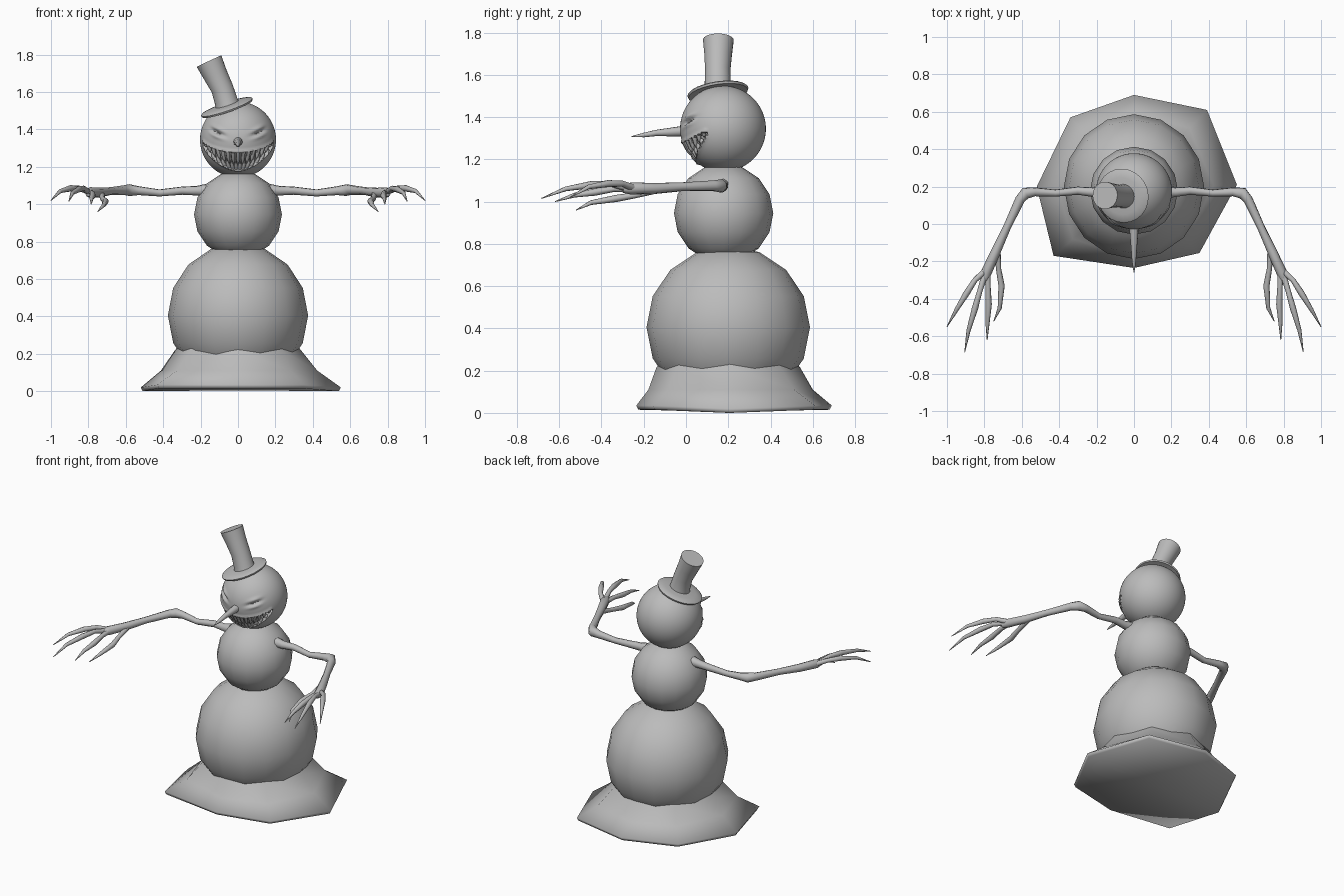
import bpy, bmesh, math
from mathutils import Vector, Matrix

cube = bpy.data.objects.get("Cube")
if cube:
    bpy.data.objects.remove(cube)

grey = bpy.data.materials.new("plain_grey")
grey.use_nodes = True
colour = (0.5, 0.5, 0.5, 1)
grey.diffuse_color = colour
grey.node_tree.nodes["Principled BSDF"].inputs["Base Color"].default_value = colour


def finish(name, bm, angle=60):
    bmesh.ops.recalc_face_normals(bm, faces=bm.faces)
    mesh = bpy.data.meshes.new(name)
    bm.to_mesh(mesh)
    bm.free()
    mesh.materials.append(grey)
    obj = bpy.data.objects.new(name, mesh)
    bpy.context.collection.objects.link(obj)
    bpy.ops.object.select_all(action='DESELECT')
    obj.select_set(True)
    bpy.context.view_layer.objects.active = obj
    bpy.ops.object.shade_smooth_by_angle(angle=math.radians(angle))
    return obj


def bridge(bm, rings, capped=True):
    for a, b in zip(rings, rings[1:]):
        n = len(a)
        for i in range(n):
            bm.faces.new((a[i], a[(i + 1) % n], b[(i + 1) % n], b[i]))
    if capped:
        bm.faces.new(rings[0])
        bm.faces.new(rings[-1])


def tube(bm, points, radii, sides=8):
    pts = [Vector(p) for p in points]
    rings = []
    for i, (p, r) in enumerate(zip(pts, radii)):
        d = (pts[min(i + 1, len(pts) - 1)] - pts[max(i - 1, 0)]).normalized()
        u = d.cross(Vector((0.1, 0.2, 1))).normalized()
        v = d.cross(u)
        turns = [math.tau * k / sides for k in range(sides)]
        rings.append([bm.verts.new(p + r * (u * math.cos(t) + v * math.sin(t))) for t in turns])
    bridge(bm, rings)


def ball(name, centre, size, segments, rings):
    bm = bmesh.new()
    bmesh.ops.create_uvsphere(bm, u_segments=segments, v_segments=rings, radius=1)
    bmesh.ops.transform(bm, verts=bm.verts, matrix=Matrix.Translation(centre) @ Matrix.Diagonal((*size, 1)))
    return finish(name, bm)


# Body
ball("lower_body", (0, 0.2, 0.405), (0.375, 0.387, 0.385), 16, 8)
ball("middle_body", (0, 0.178, 0.945), (0.235, 0.235, 0.235), 16, 8)

# Flared snow skirt with an uneven eight-cornered rim
rim = [(0.55, 0.21), (0.39, 0.61), (0, 0.69), (-0.34, 0.57),
       (-0.52, 0.2), (-0.43, -0.17), (0, -0.235), (0.35, -0.155)]
bm = bmesh.new()
axis = Vector((0, 0.2, 0))
rings = [[] for _ in range(5)]
for i, (x, y) in enumerate(rim):
    out = Vector((x, y, 0)) - axis
    inner, reach = out.normalized(), out.length
    low = 0.0 if i % 4 == 0 else 0.015
    steps = [(0.28, 0.29), (0.34, 0.215), (0.34 + 0.4 * (reach - 0.34), 0.11),
             (reach, low + 0.02), (reach - 0.01, low)]
    for ring, (r, z) in zip(rings, steps):
        ring.append(bm.verts.new(axis + inner * r + Vector((0, 0, z))))
bridge(bm, rings, capped=False)
hub = bm.verts.new((0, 0.2, 0.005))
for i in range(8):
    bm.faces.new((rings[4][i], rings[4][(i + 1) % 8], hub))
finish("snow_skirt", bm, 80)

# Head with a carved grin and slanted eyes
HEAD, R, GRIN = Vector((0, 0.175, 1.345)), 0.203, 1.2


def on_head(a, e, r=R):
    return HEAD + r * Vector((math.sin(a) * math.cos(e), -math.cos(a) * math.cos(e), math.sin(e)))


def lips(a):
    k = min(1, (a / GRIN) ** 2)
    return -0.36 + 0.3 * k, -0.90 + 0.82 * k


def bump(x, width):
    return math.exp(-(x / width) ** 2)


bm = bmesh.new()
bmesh.ops.create_uvsphere(bm, u_segments=120, v_segments=80, radius=1)
for v in bm.verts:
    n = v.co.normalized()
    a, e = math.atan2(n.x, -n.y), math.asin(max(-1, min(1, n.z)))
    r = R
    top, bottom = lips(a)
    if abs(a) < GRIN:
        if bottom < e < top:
            r -= 0.026
        r += 0.007 * (bump(e - top - 0.04, 0.04) + bump(e - bottom + 0.04, 0.04))
    slant = e - 0.19 - 0.35 * (abs(a) - 0.6)
    side = bump(abs(a) - 0.6, 0.2)
    r += side * (0.009 * bump(slant - 0.1, 0.06) - 0.02 * bump(slant, 0.05)
                 + 0.008 * bump(slant + 0.1, 0.05))
    v.co = on_head(a, e, r)
finish("head", bm)

# Jagged teeth, upper and lower rows
bm = bmesh.new()
for row, count in ((0, 15), (1, 14)):
    for i in range(count):
        a = (i - (count - 1) / 2) * 0.155
        ends = lips(a)
        start, stop = ends[row], ends[1 - row]
        reach = 0.8 if row == 0 else 0.5
        points = [on_head(a, start + (stop - start) * t, R - 0.008) for t in (-0.1, reach * 0.5, reach)]
        tube(bm, points, (0.012, 0.010, 0.002), 6)
finish("teeth", bm)

# Long crooked nose
bm = bmesh.new()
tube(bm, [(0, 0.0, 1.335), (0, -0.06, 1.33), (0, -0.14, 1.325), (0, -0.2, 1.315), (0, -0.258, 1.308)],
     (0.026, 0.022, 0.015, 0.011, 0.002), 10)
finish("nose", bm)

# Tilted top hat: drooping brim and a slightly bent crown
bm = bmesh.new()
tilt = Matrix.Translation((-0.062, 0.15, 1.525)) @ Matrix.Rotation(-0.33, 4, 'Y') @ Matrix.Rotation(0.14, 4, 'X')
rings = []
for r, z in ((0.05, -0.012), (0.11, -0.012), (0.142, -0.016), (0.146, -0.006), (0.138, 0.0), (0.1, 0.006), (0.05, 0.01)):
    turns = [math.tau * k / 24 for k in range(24)]
    rings.append([bm.verts.new(tilt @ Vector((r * math.cos(t), r * math.sin(t), z))) for t in turns])
bridge(bm, rings)
finish("hat_brim", bm)
bm = bmesh.new()
tube(bm, [(-0.052, 0.15, 1.51), (-0.063, 0.15, 1.55), (-0.085, 0.15, 1.62), (-0.12, 0.152, 1.69), (-0.155, 0.153, 1.765)],
     (0.068, 0.062, 0.06, 0.065, 0.073), 24)
finish("hat_crown", bm, 40)

# Branch arms with long clawed fingers, mirrored
arm = [(0.17, 0.17, 1.075), (0.22, 0.17, 1.072), (0.3, 0.178, 1.072), (0.42, 0.165, 1.06), (0.53, 0.172, 1.072),
       (0.58, 0.165, 1.075), (0.61, 0.13, 1.075), (0.68, -0.02, 1.07), (0.74, -0.15, 1.062), (0.79, -0.26, 1.062), (0.8, -0.3, 1.06)]
arm_radii = (0.034, 0.026, 0.022, 0.019, 0.024, 0.032, 0.026, 0.021, 0.026, 0.029, 0.018)
fingers = {
    "thumb": [(0.73, -0.14, 1.055), (0.724, -0.24, 1.03), (0.708, -0.33, 1.015), (0.718, -0.45, 0.995), (0.75, -0.52, 0.96)],
    "first_finger": [(0.785, -0.25, 1.06), (0.78, -0.34, 1.06), (0.777, -0.43, 1.045), (0.783, -0.53, 1.03), (0.785, -0.62, 1.0)],
    "middle_finger": [(0.795, -0.26, 1.06), (0.825, -0.36, 1.085), (0.85, -0.45, 1.08), (0.885, -0.57, 1.06), (0.905, -0.685, 1.015)],
    "outer_finger": [(0.795, -0.25, 1.065), (0.85, -0.3, 1.085), (0.895, -0.37, 1.085), (0.95, -0.46, 1.07), (1.0, -0.55, 1.02)],
}
for side, s in (("left", 1), ("right", -1)):
    bm = bmesh.new()
    tube(bm, [(s * x, y, z) for x, y, z in arm], arm_radii)
    finish(side + "_arm", bm)
    for name, path in fingers.items():
        bm = bmesh.new()
        tube(bm, [(s * x, y, z) for x, y, z in path], (0.017, 0.014, 0.017, 0.011, 0.002))
        finish(side + "_" + name, bm)
